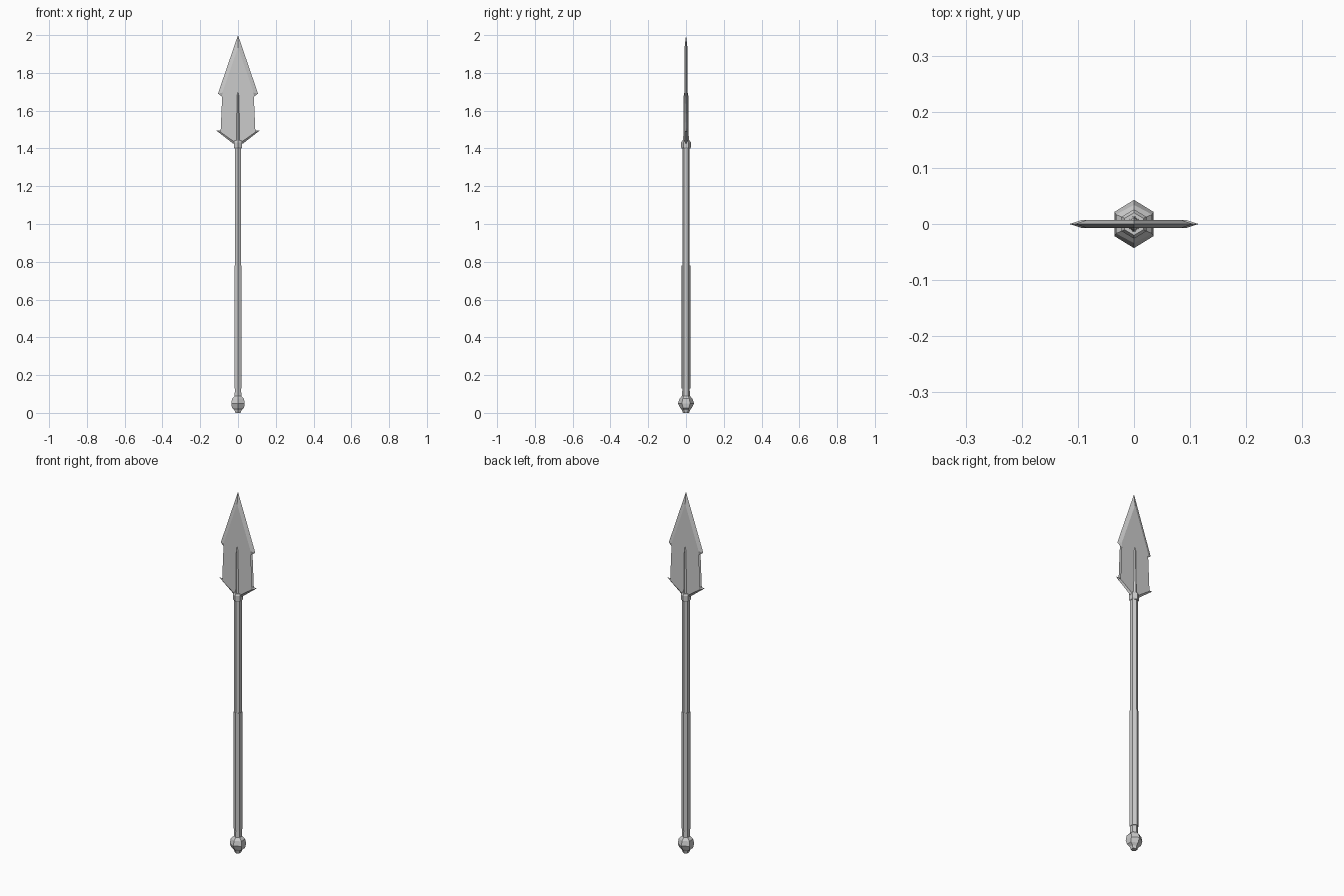
import bpy, bmesh
from math import sin, cos, pi

if "Cube" in bpy.data.objects:
    bpy.data.objects.remove(bpy.data.objects["Cube"])


def make_object(name, bm):
    bmesh.ops.recalc_face_normals(bm, faces=bm.faces)
    mesh = bpy.data.meshes.new(name)
    bm.to_mesh(mesh)
    bm.free()
    obj = bpy.data.objects.new(name, mesh)
    bpy.context.collection.objects.link(obj)
    return obj


def hex_loft(name, rings):
    """Six-sided part with corners on +-y; rings are (z, x half width, y half width)."""
    bm = bmesh.new()
    loops = []
    for z, hx, hy in rings:
        rx = hx / cos(pi / 6)
        loops.append([bm.verts.new((rx * cos(pi / 6 + i * pi / 3),
                                    hy * sin(pi / 6 + i * pi / 3), z)) for i in range(6)])
    for a, b in zip(loops, loops[1:]):
        for i in range(6):
            j = (i + 1) % 6
            bm.faces.new((a[i], a[j], b[j], b[i]))
    bm.faces.new(loops[0])
    bm.faces.new(loops[-1])
    return make_object(name, bm)


# Pommel with narrow neck
hex_loft("pommel", [(0.0, 0.014, 0.016), (0.014, 0.018, 0.021), (0.026, 0.032, 0.030),
                    (0.05, 0.035, 0.043), (0.075, 0.032, 0.034), (0.09, 0.018, 0.021),
                    (0.135, 0.016, 0.019)])

# Shaft, slightly thicker grip, and collar under the head
hex_loft("grip", [(0.13, 0.0185, 0.0225), (0.78, 0.0185, 0.0225)])
hex_loft("shaft", [(0.77, 0.0165, 0.0195), (1.41, 0.0165, 0.0195)])
hex_loft("collar", [(1.40, 0.019, 0.022), (1.405, 0.022, 0.026),
                    (1.432, 0.022, 0.026), (1.442, 0.017, 0.020)])

# Blade: sharp outer outline paired with the edge of the flat (x, z, flat x, flat z)
half = [(0.106, 1.69, 0.083, 1.695), (0.076, 1.668, 0.066, 1.68),
        (0.057, 1.635, 0.047, 1.64), (0.048, 1.585, 0.038, 1.585),
        (0.051, 1.54, 0.041, 1.535), (0.063, 1.511, 0.056, 1.501),
        (0.082, 1.496, 0.074, 1.488), (0.115, 1.495, 0.092, 1.486),
        (0.025, 1.425, 0.018, 1.434)]
outline = [(0, 2.0, 0, 1.935)] + half + [(-x, z, -fx, fz) for x, z, fx, fz in reversed(half)]
bm = bmesh.new()
edge = [bm.verts.new((x, 0, z)) for x, z, _, _ in outline]
n = len(edge)
for y in (-0.0075, 0.0075):
    flat = [bm.verts.new((fx, y, fz)) for _, _, fx, fz in outline]
    for i in range(n):
        j = (i + 1) % n
        bm.faces.new((edge[i], edge[j], flat[j], flat[i]))
    bm.faces.new(flat)
bmesh.ops.triangulate(bm, faces=[f for f in bm.faces if len(f.verts) > 4])
make_object("blade", bm)

# Raised central rib through the lower blade
hex_loft("blade_rib", [(1.43, 0.009, 0.015), (1.68, 0.007, 0.012), (1.705, 0.002, 0.007)])
